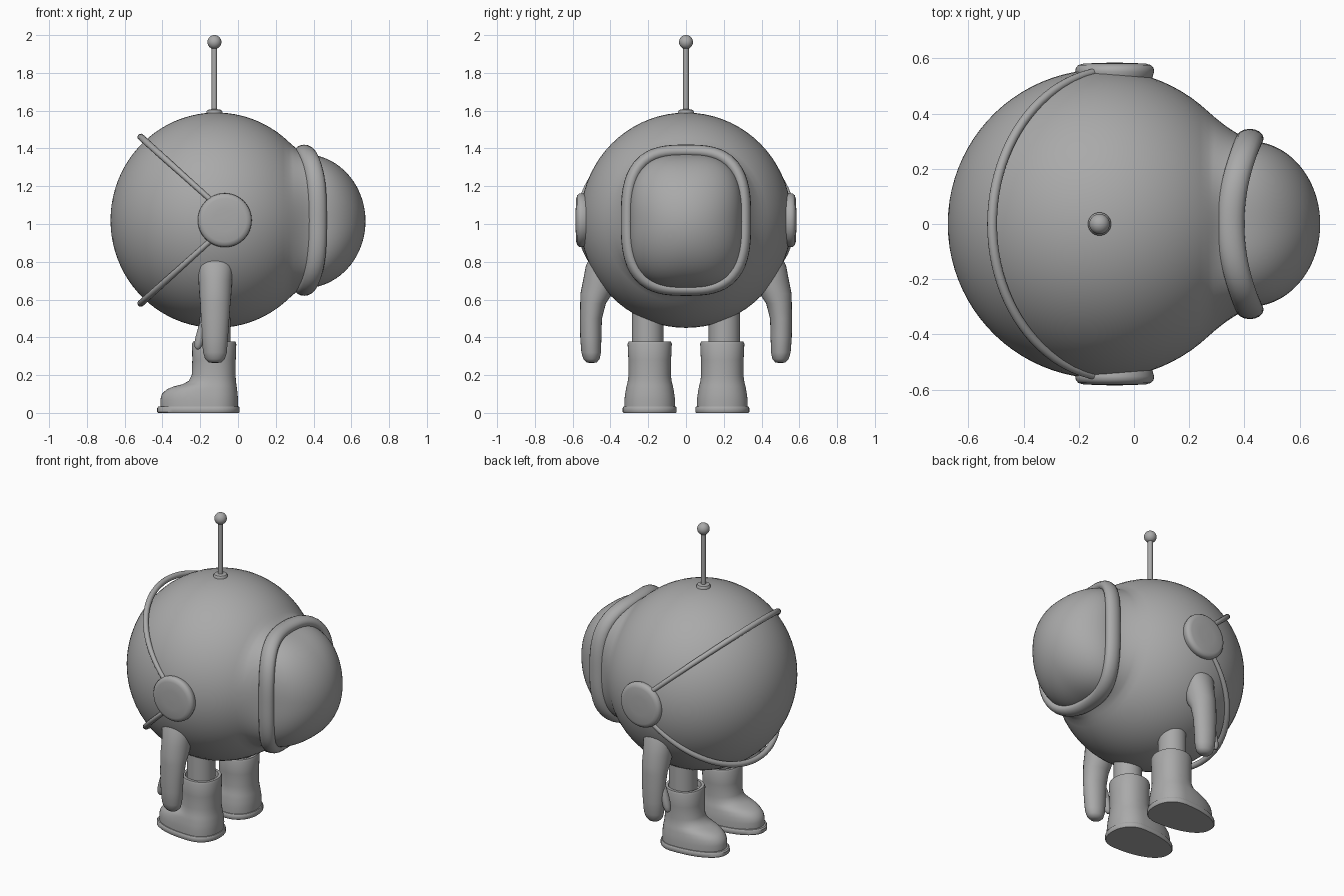
import bpy, bmesh, math
from mathutils import Vector

if "Cube" in bpy.data.objects:
    bpy.data.objects.remove(bpy.data.objects["Cube"])

suit = bpy.data.materials.new("plain_grey")
suit.diffuse_color = (0.40, 0.40, 0.40, 1)
suit.use_nodes = True
suit.node_tree.nodes["Principled BSDF"].inputs["Base Color"].default_value = suit.diffuse_color


def loft(name, rings, closed=False):
    """Skin a list of equal-length point rings; cap the ends unless closed."""
    bm = bmesh.new()
    vs = [[bm.verts.new(p) for p in r] for r in rings]
    n = len(vs[0])
    pairs = list(zip(vs, vs[1:])) + ([(vs[-1], vs[0])] if closed else [])
    for a, b in pairs:
        for i in range(n):
            j = (i + 1) % n
            bm.faces.new((a[i], a[j], b[j], b[i]))
    if not closed:
        bm.faces.new(vs[0])
        bm.faces.new(vs[-1])
    bmesh.ops.recalc_face_normals(bm, faces=bm.faces)
    me = bpy.data.meshes.new(name)
    bm.to_mesh(me)
    bm.free()
    me.materials.append(suit)
    ob = bpy.data.objects.new(name, me)
    bpy.context.collection.objects.link(ob)
    return ob


def unit(a, e=2.0):
    """Point on a unit superellipse."""
    c, s = math.cos(a), math.sin(a)
    k = (abs(c) ** e + abs(s) ** e) ** (-1 / e)
    return c * k, s * k


def turned(name, base, axis, profile, n=40):
    """Revolve (radius, height) pairs around an axis."""
    q = Vector((0, 0, 1)).rotation_difference(Vector(axis))
    rings = [[Vector(base) + q @ Vector((r * math.cos(t), r * math.sin(t), h))
              for t in [2 * math.pi * i / n for i in range(n)]] for r, h in profile]
    return loft(name, rings)


def tube(name, path, radii, n=14):
    """Round tube through points with a radius at each."""
    rings = []
    for i, p in enumerate(path):
        d = (path[min(i + 1, len(path) - 1)] - path[max(i - 1, 0)]).normalized()
        u = d.cross(Vector((0.3, 0.2, 0.9))).normalized()
        v = d.cross(u)
        rings.append([p + radii[i] * (u * math.cos(t) + v * math.sin(t))
                      for t in [2 * math.pi * k / n for k in range(n)]])
    return loft(name, rings)


def smooth_curve(ob, levels=2):
    m = ob.modifiers.new("smooth", 'SUBSURF')
    m.levels = m.render_levels = levels


CZ, CX = 1.02, -0.115
N = 72
ANG = [2 * math.pi * i / N for i in range(N)]


def rim_x(uy):
    return 0.35 + 0.07 * uy * uy


# Round body easing into the visor opening
rings = []
end = math.acos(0.6875)
for k in range(33):
    p = math.pi - 0.01 + (end - math.pi + 0.01) * k / 32
    s = math.sin(p)
    rings.append([(CX + 0.56 * math.cos(p), 0.56 * s * math.cos(a), CZ + 0.57 * s * math.sin(a)) for a in ANG])
last = rings[-1]
for k in range(1, 7):
    u = k / 6
    w = 1 - (1 - u) ** 1.4
    ring = []
    for i, a in enumerate(ANG):
        y, z = unit(a, 3)
        x0, y0, z0 = last[i]
        ring.append((x0 + (rim_x(y) - x0) * u, y0 + (0.31 * y - y0) * w, z0 + (CZ + 0.36 * z - z0) * w))
    rings.append(ring)
loft("body", rings)

# Saddle-shaped visor rim
rings = []
for a in ANG:
    y, z = unit(a, 3)
    out = Vector((0, y ** 3 / 0.31, z ** 3 / 0.37))
    out = Vector((0, abs(y) ** 2 * math.copysign(1, y) / 0.31, abs(z) ** 2 * math.copysign(1, z) / 0.37)).normalized()
    c = Vector((rim_x(y), 0.31 * y, CZ + 0.365 * z))
    rings.append([c + out * 0.035 * math.cos(t) + Vector((0.05 * math.sin(t), 0, 0))
                  for t in [2 * math.pi * k / 16 for k in range(16)]])
loft("visor_rim", rings, closed=True)

# Domed visor
rings = []
for k in range(21):
    t = (math.pi / 2 - 0.01) * k / 20
    s, c = math.sin(t), math.cos(t)
    ring = []
    for a in ANG:
        y, z = unit(a, 3 - s)
        ring.append((rim_x(y) * (1 - s) + 0.675 * s, 0.30 * y * c, CZ - 0.005 + 0.355 * z * c))
    rings.append(ring)
loft("visor", rings)

# Antenna
turned("antenna_base", (-0.125, 0, 1.57), (0, 0, 1), [(0.042, 0), (0.042, 0.025), (0.036, 0.034), (0.015, 0.038)])
turned("antenna_rod", (-0.125, 0, 1.58), (0, 0, 1), [(0.015, 0), (0.015, 0.37)], 20)
turned("antenna_ball", (-0.125, 0, 1.963), (0, 0, 1),
       [(0.037 * math.sin(t) + 1e-4, -0.037 * math.cos(t)) for t in [math.pi * i / 16 for i in range(17)]], 24)

# Two straps around the rear of the body
for nm, s in (("upper_strap", 1), ("lower_strap", -1)):
    d = Vector((-0.743, 0, 0.669 * s))
    path, radii = [], []
    for i in range(49):
        t = math.pi * (i / 48 - 0.5)
        path.append(Vector((-0.07, 0, CZ + 0.04 * s)) + d * 0.598 * math.cos(t) + Vector((0, 0.558 * math.sin(t), 0)))
        radii.append(0.013 + 0.005 * math.cos(t))
    tube(nm, path, radii)


def boot_ring(z, toe, heel, hy, cy):
    pts = []
    for i in range(40):
        x, y = unit(2 * math.pi * i / 40, 2.2)
        pts.append((-0.125 + x * (heel if x > 0 else toe), cy + y * hy, z))
    return pts


for side, s in (("left", -1), ("right", 1)):
    # Ear disc
    turned(side + "_ear_disc", (-0.07, s * 0.51, CZ), (0, s, 0),
           [(0.13, 0), (0.138, 0.025), (0.143, 0.042), (0.141, 0.055), (0.132, 0.066), (0.115, 0.071), (0.06, 0.074), (0.002, 0.075)], 48)

    # Mitten arm: height, centre x, centre y, half widths
    arm = [(0.84, -0.12, 0.44, 0.09, 0.06), (0.78, -0.12, 0.455, 0.093, 0.075), (0.70, -0.12, 0.455, 0.089, 0.09),
           (0.63, -0.12, 0.475, 0.085, 0.084), (0.58, -0.12, 0.492, 0.08, 0.068), (0.50, -0.121, 0.503, 0.075, 0.058),
           (0.40, -0.122, 0.504, 0.069, 0.056), (0.32, -0.122, 0.502, 0.063, 0.052), (0.285, -0.122, 0.50, 0.052, 0.043),
           (0.268, -0.122, 0.50, 0.034, 0.028), (0.264, -0.122, 0.50, 0.01, 0.01)]
    loft(side + "_arm", [[(x + hx * math.cos(t), s * (y + hy * math.sin(t)), z)
                          for t in [2 * math.pi * k / 28 for k in range(28)]] for z, x, y, hx, hy in arm])
    # Thumb
    thumb = tube(side + "_thumb", [Vector((x, s * 0.49, z)) for x, z in
                 ((-0.15, 0.52), (-0.18, 0.46), (-0.203, 0.39), (-0.213, 0.35), (-0.217, 0.335))],
                 [0.03, 0.03, 0.027, 0.021, 0.009])
    smooth_curve(thumb, 1)

    # Leg and boot
    cy = s * 0.192
    turned(side + "_leg", (-0.122, s * 0.203, 0.33), (0, 0, 1), [(0.083, 0), (0.083, 0.25)])
    shape = [(0.03, 0.285, 0.124, 0.134), (0.07, 0.286, 0.125, 0.134), (0.10, 0.278, 0.123, 0.13),
             (0.125, 0.252, 0.12, 0.126), (0.14, 0.215, 0.118, 0.123), (0.152, 0.168, 0.116, 0.12),
             (0.17, 0.135, 0.114, 0.116), (0.20, 0.12, 0.112, 0.112), (0.28, 0.117, 0.113, 0.113),
             (0.365, 0.118, 0.116, 0.117), (0.377, 0.113, 0.111, 0.112), (0.377, 0.095, 0.094, 0.095),
             (0.345, 0.09, 0.09, 0.09)]
    loft(side + "_boot", [boot_ring(*r, cy) for r in shape])
    sole = [(0, 0.298, 0.13, 0.139), (0.005, 0.303, 0.134, 0.143), (0.026, 0.303, 0.134, 0.143),
            (0.034, 0.296, 0.13, 0.138), (0.036, 0.27, 0.11, 0.12)]
    loft(side + "_sole", [boot_ring(*r, cy) for r in sole])

# Smooth shading with crisp edges
for ob in bpy.context.collection.objects:
    ob.select_set(True)
    bpy.context.view_layer.objects.active = ob
bpy.ops.object.shade_smooth_by_angle(angle=math.radians(40))
